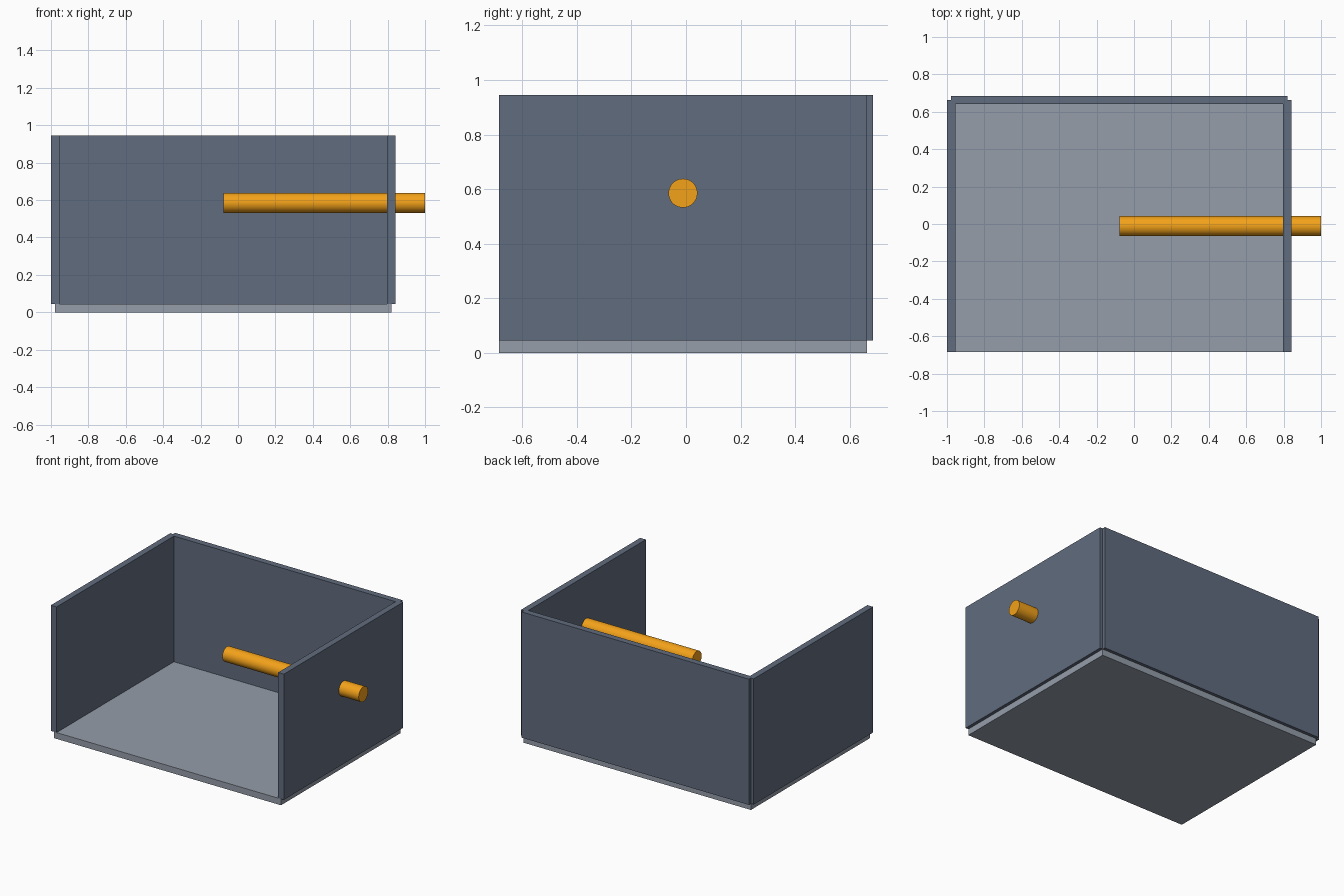
import bpy
import math

if "Cube" in bpy.data.objects:
    bpy.data.objects.remove(bpy.data.objects["Cube"])

W = 1.798                 # floor width, everything else is a ratio of it
D, H, T = 0.75 * W, 0.5 * W, 0.025 * W
CX, CY = 1 - 0.6 * W, -T / 4   # floor centre


def material(name, color):
    m = bpy.data.materials.new(name)
    m.diffuse_color = (*color, 1)
    m.use_nodes = True
    m.node_tree.nodes["Principled BSDF"].inputs["Base Color"].default_value = m.diffuse_color
    return m


def box(name, center, size, mat):
    bpy.ops.mesh.primitive_cube_add(size=1, location=center)
    ob = bpy.context.object
    ob.name = name
    ob.scale = size
    bpy.ops.object.transform_apply(location=False, rotation=False, scale=True)
    ob.data.materials.append(mat)
    return ob


floor_grey = material("floor_grey", (0.30, 0.34, 0.40))
wall_grey = material("wall_grey", (0.12, 0.15, 0.21))
orange = material("orange", (0.90, 0.36, 0.01))

# Floor slab
box("floor", (CX, CY, T / 2), (W, D, T), floor_grey)

# Walls centred on the floor's left, right and back edges; front is open
wall_z = T + H / 2
for name, side in (("left_wall", -1), ("right_wall", 1)):
    box(name, (CX + side * W / 2, CY, wall_z), (T, D, H), wall_grey)
box("back_wall", (CX, CY + D / 2, wall_z), (W, T, H), wall_grey)

# Rod passing through the right wall
bpy.ops.mesh.primitive_cylinder_add(
    vertices=48, radius=0.053, depth=0.6 * W,
    location=(1 - 0.3 * W, CY, 0.585), rotation=(0, math.pi / 2, 0))
rod = bpy.context.object
rod.name = "rod"
rod.data.materials.append(orange)
bpy.ops.object.shade_smooth_by_angle()
